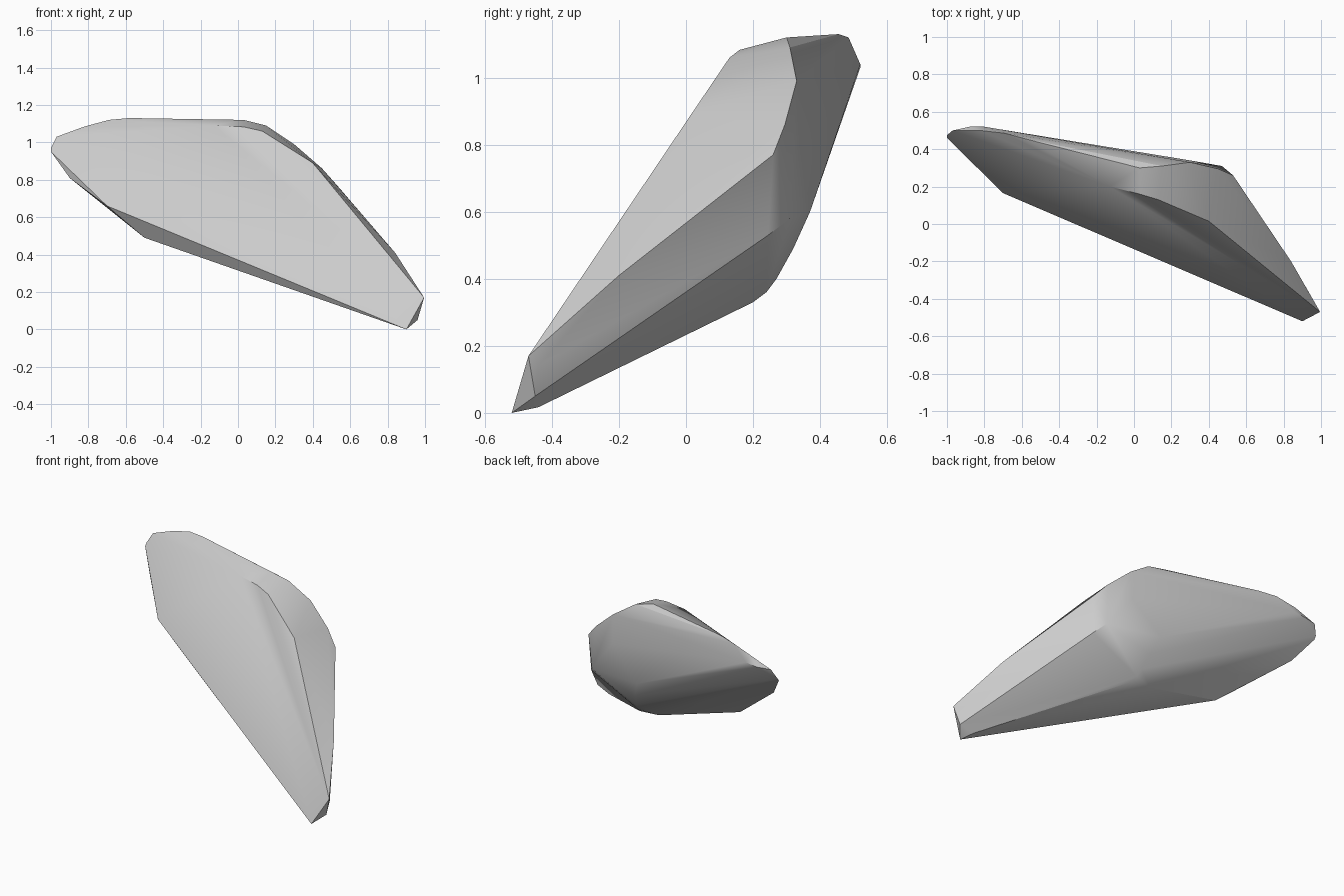
import bpy, bmesh, math

# Corner points of the faceted shard, grouped by region
tip = [(0.90, -0.52, 0.0), (0.995, -0.47, 0.17), (0.96, -0.45, 0.05),
       (0.87, -0.44, 0.017), (0.84, -0.20, 0.41), (0.978, -0.44, 0.14)]
front_rim = [(-0.70, 0.165, 0.66), (-0.13, 0.20, 1.09), (0.03, 0.16, 1.083),
             (0.13, 0.13, 1.06), (0.25, 0.08, 0.98), (0.40, 0.015, 0.89)]
high_end = [(-1.0, 0.46, 0.95), (-1.0, 0.475, 0.97), (-0.97, 0.50, 1.03),
            (-0.90, 0.37, 0.81), (-0.88, 0.52, 1.03), (-0.80, 0.52, 1.04),
            (-0.82, 0.50, 1.085), (-0.69, 0.485, 1.12), (-0.58, 0.455, 1.13)]
top_ridge = [(0.03, 0.30, 1.12), (0.15, 0.31, 1.09), (0.30, 0.33, 0.99),
             (0.45, 0.295, 0.86), (0.53, 0.26, 0.77)]
back = [(0.47, 0.31, 0.58), (0.52, 0.245, 0.53), (0.30, 0.34, 0.80),
        (0.10, 0.37, 0.60), (0.15, 0.32, 0.49), (0.17, 0.27, 0.40)]
underside = [(0.18, 0.24, 0.36), (0.20, 0.20, 0.33), (0.05, 0.21, 0.345),
             (-0.50, 0.15, 0.49), (-0.60, 0.17, 0.57)]

# Wrap the points in a convex skin
bm = bmesh.new()
for p in tip + front_rim + high_end + top_ridge + back + underside:
    bm.verts.new(p)
res = bmesh.ops.convex_hull(bm, input=bm.verts)
loose = [v for v in bm.verts if not v.link_faces]
bmesh.ops.delete(bm, geom=loose, context='VERTS')
bmesh.ops.recalc_face_normals(bm, faces=bm.faces)
mesh = bpy.data.meshes.new("rock_shard")
bm.to_mesh(mesh)
bm.free()
rock = bpy.data.objects.new("rock_shard", mesh)
bpy.context.collection.objects.link(rock)

# Soft shading across shallow facets, crisp main edges
bpy.context.view_layer.objects.active = rock
rock.select_set(True)
bpy.ops.object.shade_smooth_by_angle(angle=math.radians(25))
